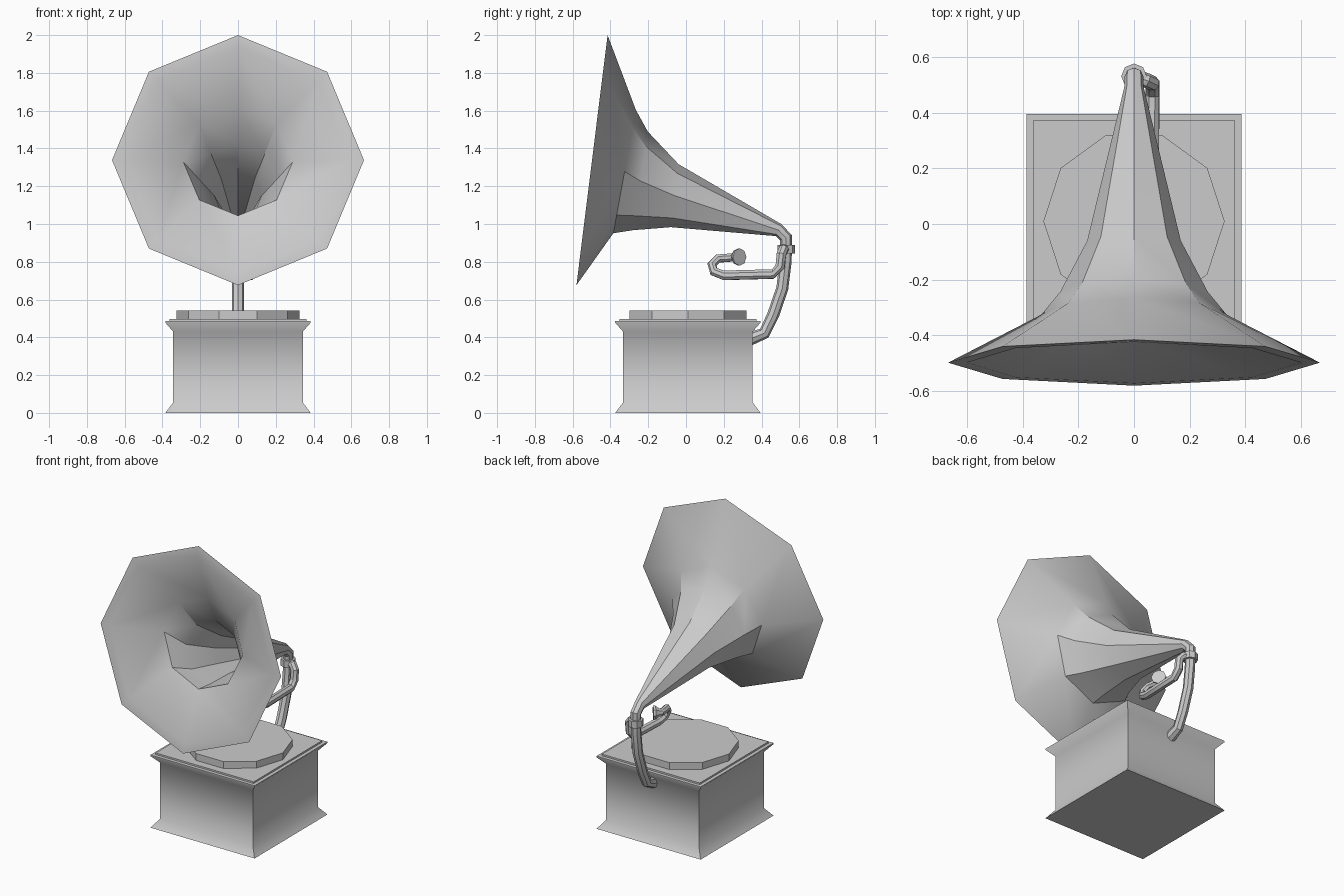
import bpy, bmesh, math
from mathutils import Vector

if "Cube" in bpy.data.objects:
    bpy.data.objects.remove(bpy.data.objects["Cube"])


def loft(name, rings, angle=30, caps=(True, True)):
    """Skin a list of equally sized point rings into one closed object."""
    bm = bmesh.new()
    loops = [[bm.verts.new(p) for p in ring] for ring in rings]
    n = len(loops[0])
    for a, b in zip(loops, loops[1:]):
        for i in range(n):
            j = (i + 1) % n
            bm.faces.new((a[i], a[j], b[j], b[i]))
    if caps[0]:
        bm.faces.new(loops[0])
    if caps[1]:
        bm.faces.new(loops[-1])
    bmesh.ops.recalc_face_normals(bm, faces=bm.faces)
    mesh = bpy.data.meshes.new(name)
    bm.to_mesh(mesh)
    bm.free()
    obj = bpy.data.objects.new(name, mesh)
    bpy.context.collection.objects.link(obj)
    bpy.ops.object.select_all(action='DESELECT')
    obj.select_set(True)
    bpy.context.view_layer.objects.active = obj
    bpy.ops.object.shade_smooth_by_angle(angle=math.radians(angle))
    return obj


def ring(center, r, u, v, n=8, turn=0.0):
    c = Vector(center)
    angles = [2 * math.pi * i / n + turn for i in range(n)]
    return [c + r * (math.cos(a) * u + math.sin(a) * v) for a in angles]


def tilted(y, z, r, tilt, n=8):
    """Ring on the x = 0 plane, its up direction leaning back by tilt degrees."""
    t = math.radians(tilt)
    return ring((0, y, z), r, Vector((0, math.sin(t), math.cos(t))), Vector((1, 0, 0)), n)


def sweep(name, path, n=8):
    """Tube along (x, y, z, radius) points with a rotation-minimising frame."""
    pts = [Vector(p[:3]) for p in path]
    rings, prev, u = [], None, None
    for i, p in enumerate(pts):
        t = (pts[min(i + 1, len(pts) - 1)] - pts[max(i - 1, 0)]).normalized()
        if prev is None:
            u = t.cross(Vector((0, 0, 1))).normalized()
        else:
            u = prev.rotation_difference(t) @ u
        rings.append(ring(p, path[i][3], u, t.cross(u), n))
        prev = t
    return loft(name, rings)


X, Y = Vector((1, 0, 0)), Vector((0, 1, 0))


def turned(name, profile, n, turn, scale=1.0, angle=30):
    """Stack of horizontal n-gon rings from (radius, z) pairs."""
    return loft(name, [ring((0, 0.01, z), r * scale, X, Y, n, turn) for r, z in profile], angle)


# Cabinet with flared foot and cornice
turned("cabinet", [(0.385, 0), (0.343, 0.055), (0.343, 0.43), (0.385, 0.478),
                   (0.385, 0.486), (0.362, 0.486), (0.362, 0.497)],
       4, math.pi / 4, math.sqrt(2), 45)

# Turntable platter
turned("platter", [(0.325, 0.49), (0.325, 0.543)], 10, 0)

# Horn: elbow, outer flare, flat rim, then the inner wall back to the throat
loft("horn", [tilted(*s) for s in [
    (0.53, 0.87, 0.031, 90), (0.529, 0.928, 0.034, 66), (0.49, 0.968, 0.035, 24),
    (-0.06, 1.15, 0.168, 7), (-0.242, 1.228, 0.264, 8.7), (-0.325, 1.278, 0.332, 10.3),
    (-0.4975, 1.338, 0.667, 7.1),
    (-0.4975, 1.338, 0.6, 7.1), (-0.365, 1.33, 0.29, 10), (-0.26, 1.23, 0.2, 8.7),
    (-0.06, 1.15, 0.125, 7), (0.46, 0.977, 0.025, 20)]])

# Curved support tube behind the cabinet
loft("support_tube", [tilted(*s) for s in [
    (0.53, 0.87, 0.031, 92), (0.527, 0.80, 0.032, 94), (0.51, 0.66, 0.032, 104),
    (0.462, 0.52, 0.032, 112), (0.415, 0.422, 0.032, 136), (0.33, 0.388, 0.036, 165)]])

# Collar joining horn and support
loft("collar", [tilted(*s) for s in [(0.53, 0.845, 0.046, 90), (0.53, 0.89, 0.046, 90)]])

# Tonearm: leaves the collar, drops, runs forward and curls back over itself
sweep("tonearm", [(0, 0.53, 0.867, 0.027), (0.045, 0.515, 0.865, 0.027),
                  (0.066, 0.505, 0.84, 0.027), (0.066, 0.498, 0.775, 0.027),
                  (0.066, 0.46, 0.735, 0.027), (0.064, 0.20, 0.728, 0.027),
                  (0.054, 0.148, 0.748, 0.026), (0.04, 0.137, 0.785, 0.025),
                  (0.025, 0.168, 0.817, 0.024), (0.01, 0.235, 0.822, 0.023),
                  (0.012, 0.255, 0.823, 0.023)])

# Flared sound head at the tip of the tonearm
sweep("sound_head", [(0.002, 0.245, 0.823, 0.022), (0.016, 0.26, 0.824, 0.027),
                     (0.034, 0.276, 0.825, 0.046), (0.044, 0.284, 0.825, 0.046),
                     (0.0441, 0.2841, 0.825, 0.032), (0.036, 0.277, 0.825, 0.026)][:4])
